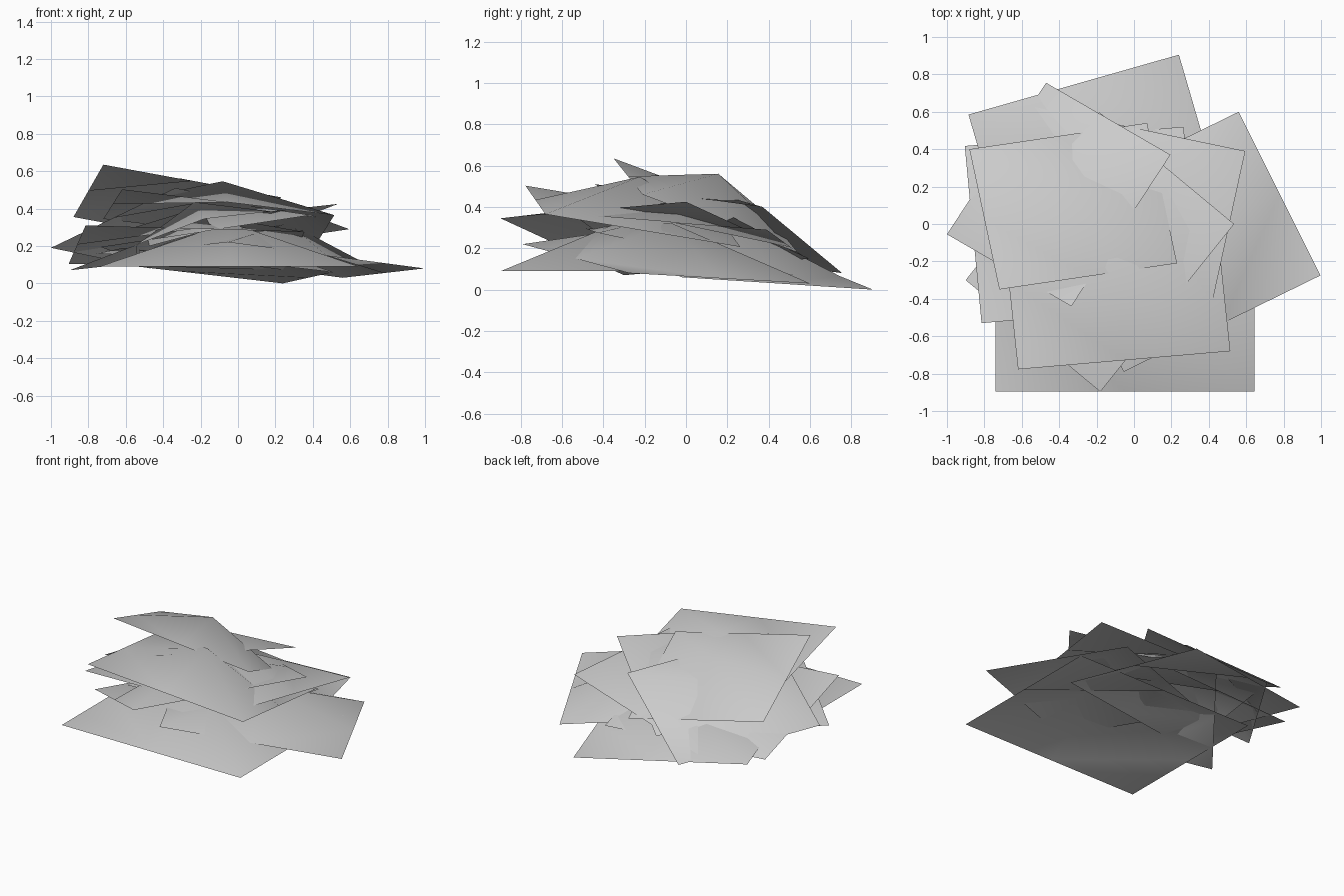
import bpy
from mathutils import Vector

default = bpy.data.objects.get("Cube")
if default:
    bpy.data.objects.remove(default, do_unlink=True)

# One plain grey for every sheet
grey = bpy.data.materials.new("sheet_grey")
grey.use_nodes = True
grey.diffuse_color = (0.6, 0.6, 0.6, 1)
grey.node_tree.nodes["Principled BSDF"].inputs["Base Color"].default_value = (0.6, 0.6, 0.6, 1)

BULGE = 0.17   # peak height relative to the long side

# Outline points in order round the sheet: corners alternate with edge middles
RIM = [(0, 0), (.5, 0), (1, 0), (1, .5), (1, 1), (.5, 1), (0, 1), (0, .5)]


def sheet(name, corner, end_a, end_b, mirrored=False):
    """Rectangular sheet with a raised centre: two corners stay flat, two fold up to the peak."""
    corner = Vector(corner)
    a, b = Vector(end_a) - corner, Vector(end_b) - corner
    if a.cross(b).z < 0:
        a, b = b, a
    lift = a.cross(b).normalized() * BULGE * max(a.length, b.length)
    verts = [corner + a * s + b * t for s, t in RIM]
    peak = len(verts)
    verts.append(corner + (a + b) / 2 + lift)
    first_flat = (a.length > b.length) != mirrored
    faces = []
    for before in range(1, peak, 2):
        tip, after = (before + 1) % peak, (before + 2) % peak
        if (tip % 4 == 0) == first_flat:
            faces += [(before, tip, after), (before, after, peak)]
        else:
            faces += [(before, tip, peak), (tip, after, peak)]
    mesh = bpy.data.meshes.new(name)
    mesh.from_pydata(verts, [], faces)
    mesh.materials.append(grey)
    mesh.polygons.foreach_set("use_smooth", [True] * len(faces))
    mesh.update()
    obj = bpy.data.objects.new(name, mesh)
    bpy.context.collection.objects.link(obj)


# Pile of sheets: shared corner, then the two neighbouring corners
sheet("base_sheet", (-0.74, -0.895, 0.09), (0.645, -0.895, 0.09), (-0.74, 0.245, 0.09))
sheet("back_sheet", (0.24, 0.905, 0.0), (-0.885, 0.585, 0.13), (0.51, -0.02, 0.06))
sheet("left_sheet", (0.997, -0.275, 0.08), (0.56, 0.6, 0.03), (-0.055, -0.79, 0.22), mirrored=True)
sheet("right_sheet", (-0.905, 0.417, 0.105), (-0.815, -0.53, 0.31), (0.265, 0.52, 0.07))
sheet("diamond_sheet", (-0.18, -0.897, 0.345), (-0.9, -0.3, 0.07), (0.535, 0.0, 0.425), mirrored=True)
sheet("middle_sheet", (0.595, 0.39, 0.29), (0.39, -0.55, 0.365), (-0.53, 0.625, 0.12))
sheet("front_sheet", (-0.62, -0.777, 0.503), (0.515, -0.68, 0.365), (-0.72, 0.165, 0.345))
sheet("upper_sheet", (-0.47, 0.755, 0.08), (0.195, 0.37, 0.4), (-1.0, -0.055, 0.19))
sheet("top_sheet", (-0.72, -0.35, 0.635), (0.23, -0.21, 0.46), (-0.88, 0.4, 0.355))
